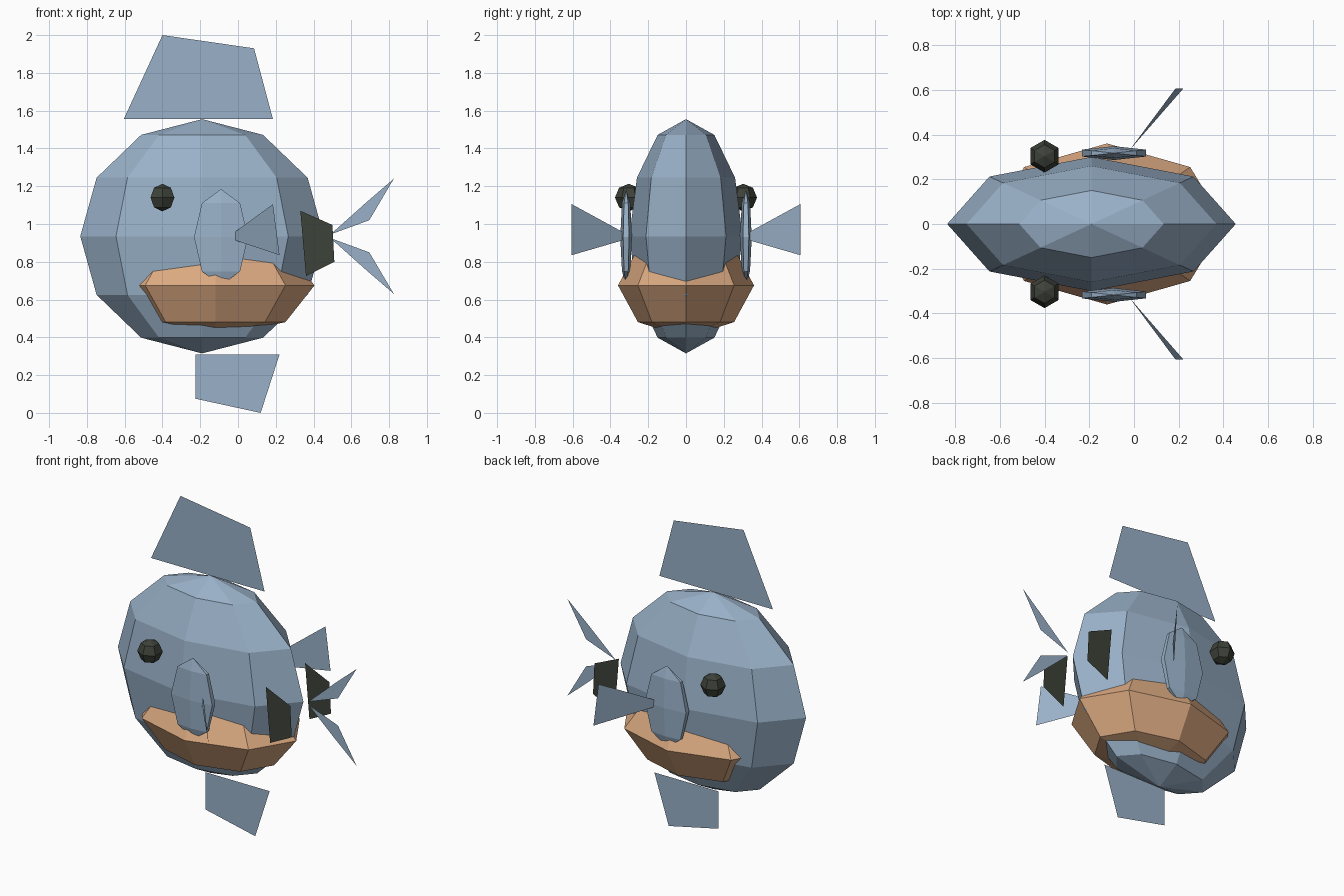
import bpy
import bmesh

# Remove the default cube
if "Cube" in bpy.data.objects:
    bpy.data.objects.remove(bpy.data.objects["Cube"], do_unlink=True)


def material(name, rgb):
    mat = bpy.data.materials.new(name)
    mat.use_nodes = True
    color = (*rgb, 1.0)
    mat.diffuse_color = color
    mat.node_tree.nodes["Principled BSDF"].inputs["Base Color"].default_value = color
    return mat


blue = material("slate_blue", (0.32, 0.44, 0.58))
tan = material("tan", (0.71, 0.40, 0.22))
dark = material("charcoal", (0.046, 0.054, 0.040))


def add_object(name, bm, mat):
    mesh = bpy.data.meshes.new(name)
    bm.to_mesh(mesh)
    bm.free()
    mesh.materials.append(mat)
    obj = bpy.data.objects.new(name, mesh)
    bpy.context.collection.objects.link(obj)
    return obj


def ellipsoid(name, center, radii, segments, rings, mat):
    """Flat-shaded low-poly ball with its poles up and down."""
    bm = bmesh.new()
    bmesh.ops.create_uvsphere(bm, u_segments=segments, v_segments=rings, radius=1.0)
    bmesh.ops.scale(bm, vec=radii, verts=bm.verts)
    bmesh.ops.translate(bm, vec=center, verts=bm.verts)
    return add_object(name, bm, mat)


def sheet(name, points, mat):
    """Single flat face through the given points."""
    bm = bmesh.new()
    bm.faces.new([bm.verts.new(p) for p in points])
    return add_object(name, bm, mat)


def upright_sheet(name, outline, mat, y=0.0):
    return sheet(name, [(x, y, z) for x, z in outline], mat)


# Body and the thick lip band that pokes out of it
ellipsoid("body", (-0.19, 0, 0.935), (0.645, 0.30, 0.62), 8, 6, blue)
ellipsoid("lips", (-0.12, 0, 0.675), (0.525, 0.36, 0.275), 8, 4, tan)

# Top and bottom fins
upright_sheet("top_fin", [(-0.605, 1.555), (0.185, 1.555), (0.085, 1.93), (-0.40, 2.0)], blue)
upright_sheet("bottom_fin", [(-0.225, 0.075), (0.12, 0.0), (0.22, 0.31), (-0.225, 0.31)], blue)

# Forked tail, mirrored about the body's middle height
for name, s in (("upper", 1), ("lower", -1)):
    outline = [(0.49, 0.01), (0.695, 0.085), (0.825, 0.305), (0.68, 0.18)]
    upright_sheet(name + "_tail_fin", [(x, 0.935 + s * z) for x, z in outline], blue)

# Paired parts on both flanks
for side, s in (("left", 1), ("right", -1)):
    ellipsoid(side + "_eye", (-0.40, s * 0.303, 1.14), (0.073, 0.073, 0.073), 6, 4, dark)
    ellipsoid(side + "_gill", (-0.09, s * 0.317, 0.93), (0.165, 0.031, 0.255), 6, 4, blue)
    sheet(side + "_side_fin",
          [(-0.02, s * 0.33, 0.915), (0.22, s * 0.605, 0.835),
           (0.185, s * 0.605, 1.105), (-0.02, s * 0.33, 0.955)], blue)
    upright_sheet(side + "_tail_plate",
                  [(0.36, 0.725), (0.51, 0.80), (0.50, 0.995), (0.33, 1.07)],
                  dark, y=s * 0.195)
